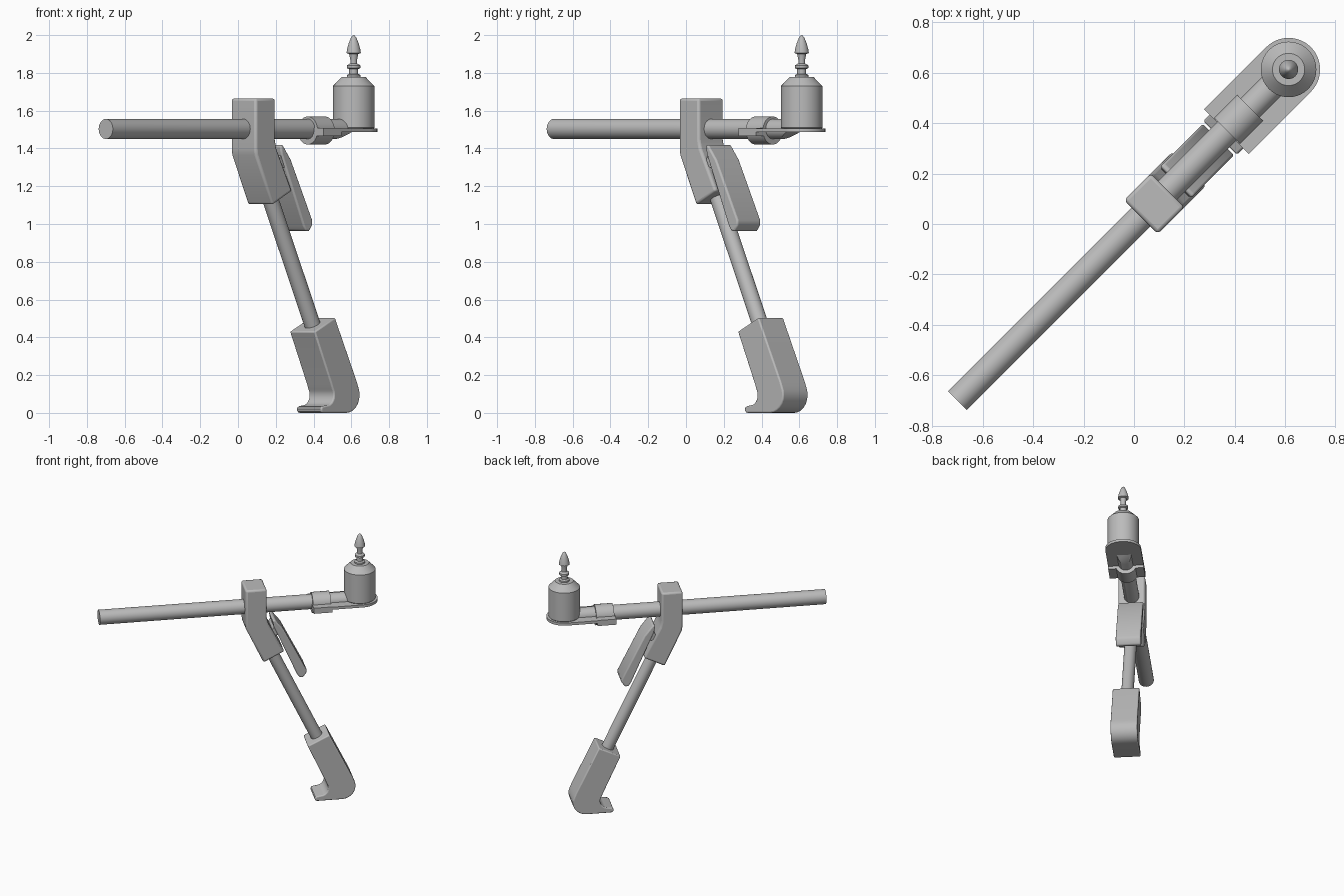
import bpy, bmesh, math
from mathutils import Matrix, Vector

cube = bpy.data.objects.get("Cube")
if cube:
    bpy.data.objects.remove(cube)

grey = bpy.data.materials.new("plain_grey")
grey.use_nodes = True
GREY = (0.5, 0.5, 0.5, 1)
grey.diffuse_color = GREY
grey.node_tree.nodes["Principled BSDF"].inputs["Base Color"].default_value = GREY

# Everything is laid out along local x, then turned onto the diagonal
TURN = Matrix.Rotation(math.radians(45), 4, 'Z')


def finish(name, bm, bevel=0):
    bmesh.ops.recalc_face_normals(bm, faces=bm.faces)
    bm.transform(TURN)
    mesh = bpy.data.meshes.new(name)
    bm.to_mesh(mesh)
    bm.free()
    mesh.materials.append(grey)
    obj = bpy.data.objects.new(name, mesh)
    bpy.context.collection.objects.link(obj)
    if bevel:
        mod = obj.modifiers.new("soft_edges", 'BEVEL')
        mod.width, mod.segments, mod.limit_method = bevel, 3, 'ANGLE'
        mod.angle_limit = math.radians(40)
    bpy.ops.object.select_all(action='DESELECT')
    bpy.context.view_layer.objects.active = obj
    obj.select_set(True)
    bpy.ops.object.shade_smooth_by_angle(angle=math.radians(35))
    return obj


def arc(cx, cz, r, start, end, steps=8):
    angles = [math.radians(start + (end - start) * i / steps) for i in range(steps + 1)]
    return [(cx + r * math.cos(a), cz + r * math.sin(a)) for a in angles]


def prism(name, points, half, bevel=0):
    """Side profile in (length, height), extruded across the width."""
    bm = bmesh.new()
    face = bm.faces.new([bm.verts.new((u, -half, z)) for u, z in points])
    out = bmesh.ops.extrude_face_region(bm, geom=[face])
    new = [g for g in out["geom"] if isinstance(g, bmesh.types.BMVert)]
    bmesh.ops.translate(bm, verts=new, vec=(0, 2 * half, 0))
    return finish(name, bm, bevel)


def rod(name, start, end, radius, cut=0):
    """Round bar between two points; cut slants the far end."""
    a, b = Vector(start), Vector(end)
    axis = b - a
    bm = bmesh.new()
    bmesh.ops.create_cone(bm, cap_ends=True, segments=40, radius1=radius,
                          radius2=radius, depth=axis.length)
    place = Matrix.Translation((a + b) / 2) @ axis.to_track_quat('Z', 'Y').to_matrix().to_4x4()
    bm.transform(place)
    for v in bm.verts:
        if cut and (v.co - b).length < radius * 1.1:
            v.co.x += cut * (v.co.z - b.z)
    return finish(name, bm)


def lathe(name, x, profile):
    bm = bmesh.new()
    verts = [bm.verts.new((x + r, 0, z)) for r, z in profile]
    edges = [bm.edges.new(pair) for pair in zip(verts, verts[1:])]
    bmesh.ops.spin(bm, geom=verts + edges, cent=(x, 0, 0), axis=(0, 0, 1),
                   angle=math.tau, steps=40)
    bmesh.ops.remove_doubles(bm, verts=bm.verts, dist=0.0005)
    return finish(name, bm)


BAR_Z, BAR_R, SIDE = 1.503, 0.053, 0.094
DRUM_X, PLATE_HALF = 0.866, 0.125

# Long horizontal bar with a slanted end, and the sloping leg
rod("horizontal_bar", (-0.99, 0, BAR_Z), (0.835, 0, BAR_Z), BAR_R, cut=2)
rod("sloping_leg", (0.2, 0, 1.22), (0.575, 0, 0.43), 0.043)

# Bent bracket holding bar and leg together
prism("bent_bracket", [(0.039, 1.665), (0.039, 1.40), (0.043, 1.365), (0.167, 1.10),
                       (0.315, 1.175), (0.2, 1.40), (0.189, 1.45), (0.189, 1.665)],
      SIDE, 0.014)

# Hooked foot
foot = [(0.48, 0.43), (0.635, 0.505), (0.8, 0.165)]
foot += arc(0.725, 0.096, 0.096, 30, -90)
foot += [(0.555, 0)] + arc(0.548, 0.018, 0.018, 250, 100, 4)
foot += arc(0.57, 0.095, 0.056, -70, 35)
foot += [(0.605, 0.155)]
prism("hooked_foot", foot, SIDE, 0.008)

# Slim lever behind the bracket with its pivot
prism("rear_lever", [(0.232, 1.415), (0.25, 1.42), (0.312, 1.34), (0.473, 1.02),
                     (0.472, 0.995), (0.447, 0.96), (0.422, 0.965), (0.405, 0.99),
                     (0.24, 1.37)], 0.088, 0.01)
rod("lever_pivot", (0.265, -0.078, 1.335), (0.265, 0.078, 1.335), 0.035)

# Clamp: saddle round the bar with flat wings
saddle = rod("clamp_saddle", (0.522, 0, BAR_Z - 0.008), (0.65, 0, BAR_Z - 0.008), 0.074)
prism("clamp_wings", [(0.517, 1.465), (0.65, 1.465), (0.65, 1.508), (0.517, 1.508)],
      PLATE_HALF)

# Round-ended base plate under the drum
bm = bmesh.new()
outline = [(0.64, -PLATE_HALF)] + arc(DRUM_X, 0, PLATE_HALF, -90, 90, 24) + [(0.64, PLATE_HALF)]
face = bm.faces.new([bm.verts.new((x, y, 1.486)) for x, y in outline])
out = bmesh.ops.extrude_face_region(bm, geom=[face])
bmesh.ops.translate(bm, vec=(0, 0, 0.02),
                    verts=[g for g in out["geom"] if isinstance(g, bmesh.types.BMVert)])
finish("base_plate", bm)

# Drum and its pointed finial
lathe("drum", DRUM_X, [(0, 1.49), (0.095, 1.49), (0.11, 1.51), (0.11, 1.73),
                       (0.064, 1.777), (0, 1.777)])
lathe("finial", DRUM_X, [(0, 1.77), (0.036, 1.77), (0.036, 1.788), (0.024, 1.795),
                         (0.024, 1.82), (0.035, 1.825), (0.035, 1.84), (0.018, 1.85),
                         (0.018, 1.87), (0.024, 1.9), (0.038, 1.905), (0.035, 1.925),
                         (0.027, 1.955), (0.015, 1.985), (0.006, 1.997), (0, 2)])
